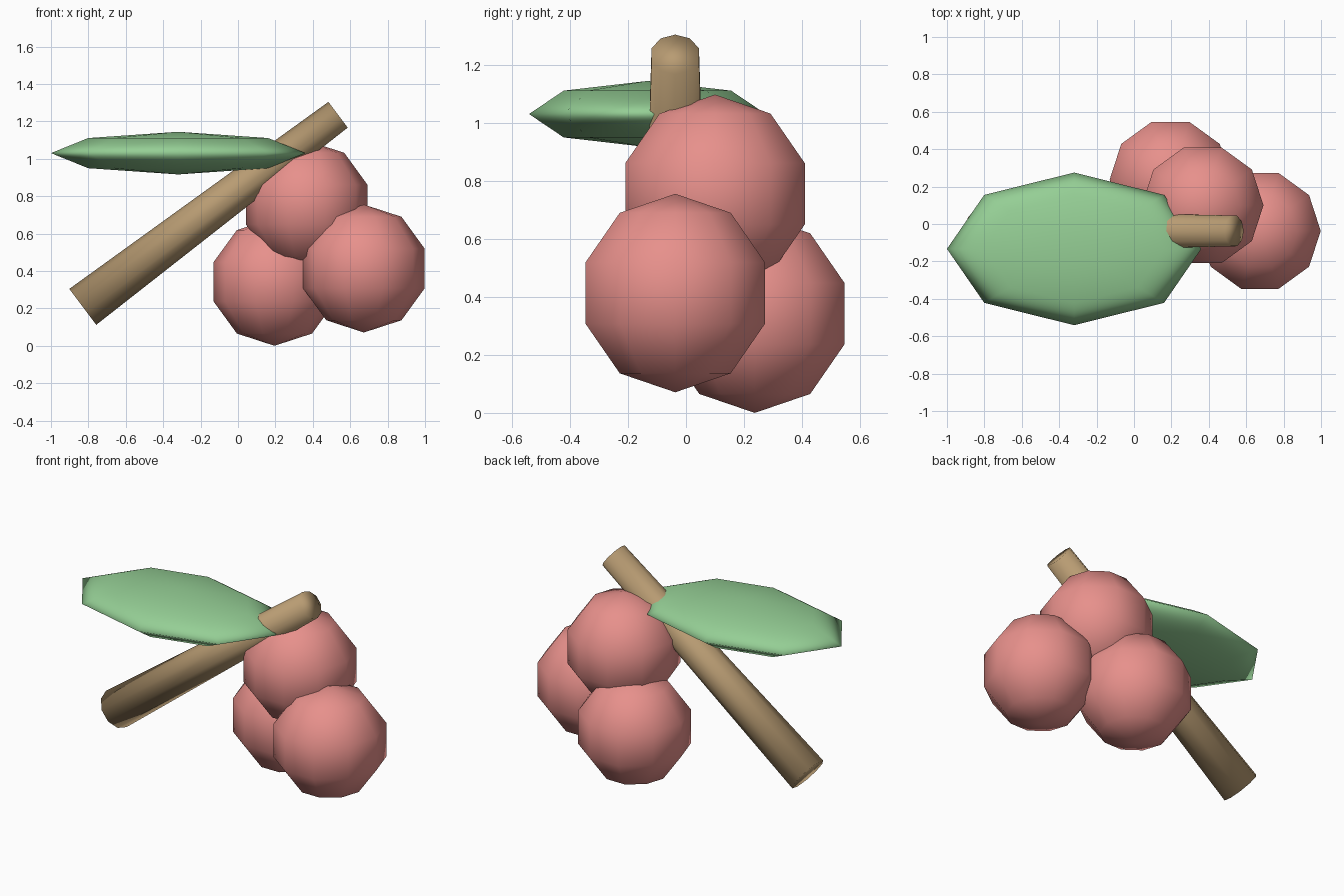
import bpy, bmesh
from math import sin, cos, pi
from mathutils import Matrix, Vector

if "Cube" in bpy.data.objects:
    bpy.data.objects.remove(bpy.data.objects["Cube"])


def material(name, color):
    m = bpy.data.materials.new(name)
    m.diffuse_color = (*color, 1)
    m.use_nodes = True
    m.node_tree.nodes["Principled BSDF"].inputs["Base Color"].default_value = m.diffuse_color
    return m


def revolve(name, profile, segments, matrix, mat):
    """Smooth-shaded turned shape; profile is (radius, height), bottom to top."""
    bm = bmesh.new()
    rings = []
    for r, z in profile:
        n = segments if r > 1e-6 else 1
        rings.append([bm.verts.new((r * cos(2 * pi * i / segments),
                                    r * sin(2 * pi * i / segments), z)) for i in range(n)])
    for a, b in zip(rings, rings[1:]):
        for i in range(segments):
            quad = [a[i % len(a)], a[(i + 1) % len(a)], b[(i + 1) % len(b)], b[i % len(b)]]
            bm.faces.new(list(dict.fromkeys(quad)))
    # close open ends with flat caps
    if len(rings[0]) > 1:
        bm.faces.new(rings[0][::-1])
    if len(rings[-1]) > 1:
        bm.faces.new(rings[-1])
    bm.normal_update()
    for f in bm.faces:
        f.smooth = True
    me = bpy.data.meshes.new(name)
    bm.to_mesh(me)
    bm.free()
    me.materials.append(mat)
    ob = bpy.data.objects.new(name, me)
    ob.matrix_world = matrix
    bpy.context.collection.objects.link(ob)
    return ob


def ball_profile(radius, bands):
    return [(radius * sin(pi * k / bands), -radius * cos(pi * k / bands))
            for k in range(bands + 1)]


red = material("berry_red", (0.80, 0.28, 0.26))
green = material("leaf_green", (0.30, 0.62, 0.30))
brown = material("twig_brown", (0.48, 0.33, 0.17))

# Cluster of three berries
for name, centre in (("berry_right", (0.673, -0.037, 0.413)),
                     ("berry_top", (0.367, 0.10, 0.755)),
                     ("berry_left", (0.195, 0.237, 0.342))):
    revolve(name, ball_profile(0.342, 5), 10, Matrix.Translation(centre), red)

# Flattened leaf
leaf_matrix = Matrix.Translation((-0.32, -0.133, 1.03)) @ Matrix.Diagonal((0.68, 0.408, 0.114, 1))
revolve("leaf", ball_profile(1, 4), 8, leaf_matrix, green)

# Tapered twig
low, high = Vector((-0.83, -0.037, 0.208)), Vector((0.535, -0.037, 1.235))
axis = high - low
side = Vector((0, 1, 0)).cross(axis.normalized())
rot = Matrix((side, (0, 1, 0), axis.normalized())).transposed().to_4x4()
revolve("twig", [(0.12, 0), (0.086, axis.length)], 10, Matrix.Translation(low) @ rot, brown)
